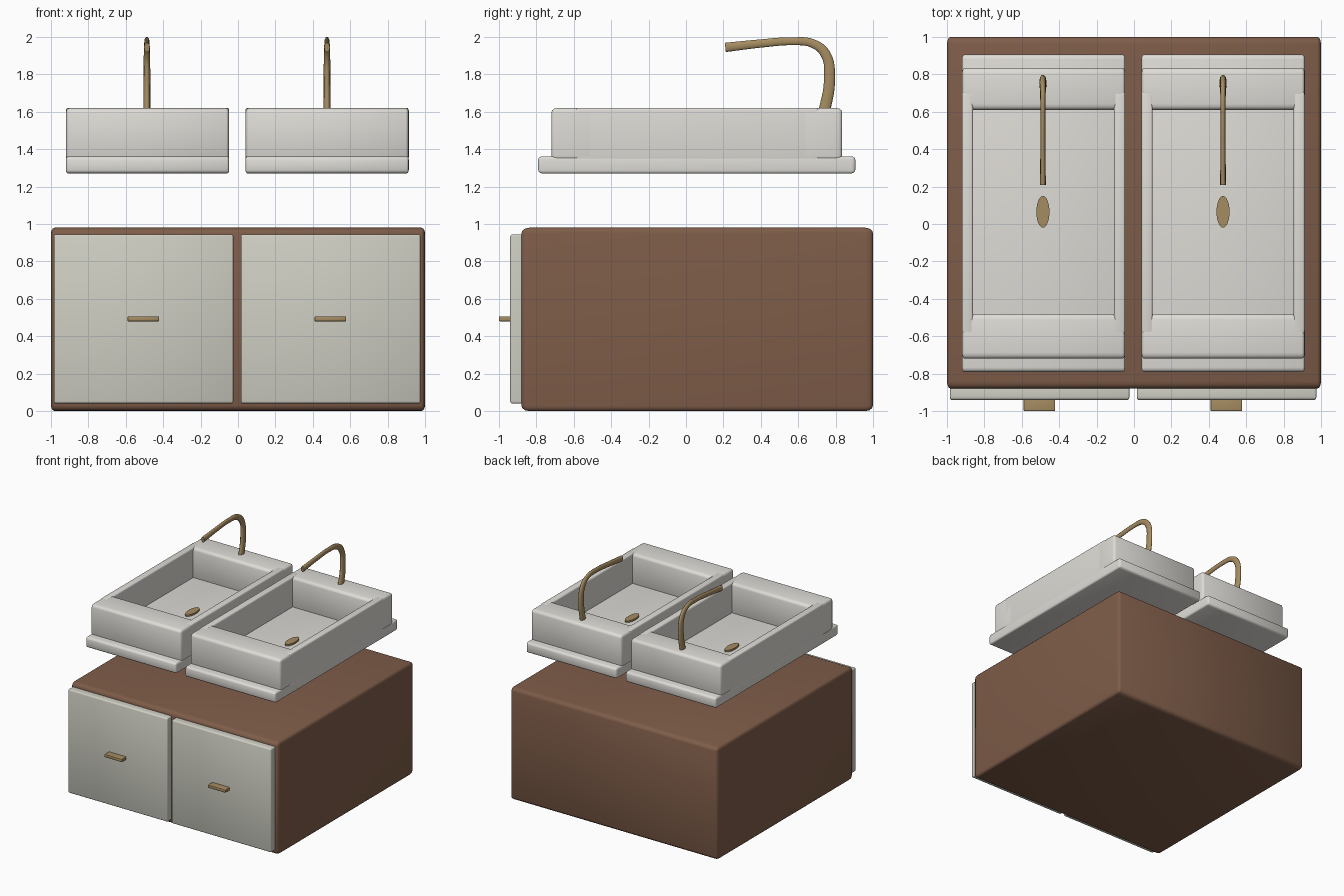
import bpy, bmesh, math
from mathutils import Vector

if "Cube" in bpy.data.objects:
    bpy.data.objects.remove(bpy.data.objects["Cube"])

STRETCH = Vector((1, 2, 1.5))  # rounded edges are wider in depth than in width


def material(name, rgb):
    m = bpy.data.materials.new(name)
    m.diffuse_color = (*rgb, 1)
    m.use_nodes = True
    m.node_tree.nodes["Principled BSDF"].inputs["Base Color"].default_value = m.diffuse_color
    return m


wood = material("wood", (0.21, 0.108, 0.066))
porcelain = material("porcelain", (0.74, 0.72, 0.68))
paint = material("door_paint", (0.62, 0.62, 0.55))
brass = material("brass", (0.38, 0.265, 0.12))


def finish(name, bm, mat):
    mesh = bpy.data.meshes.new(name)
    bm.to_mesh(mesh)
    bm.free()
    ob = bpy.data.objects.new(name, mesh)
    bpy.context.collection.objects.link(ob)
    mesh.materials.append(mat)
    bpy.ops.object.select_all(action='DESELECT')
    ob.select_set(True)
    bpy.context.view_layer.objects.active = ob
    bpy.ops.object.shade_smooth_by_angle(angle=math.radians(35))
    return ob


def box(name, x, y, z, r, mat):
    """Rounded box from (min, max) ranges on each axis."""
    bm = bmesh.new()
    bmesh.ops.create_cube(bm, size=1)
    size = Vector((x[1] - x[0], y[1] - y[0], z[1] - z[0]))
    bmesh.ops.scale(bm, vec=[s / k for s, k in zip(size, STRETCH)], verts=bm.verts)
    bmesh.ops.bevel(bm, geom=bm.edges[:], offset=r, segments=3, profile=0.5,
                    affect='EDGES', clamp_overlap=True)
    bmesh.ops.scale(bm, vec=STRETCH, verts=bm.verts)
    bmesh.ops.translate(bm, vec=(sum(x) / 2, sum(y) / 2, sum(z) / 2), verts=bm.verts)
    return finish(name, bm, mat)


def drain(name, cx):
    bm = bmesh.new()
    bmesh.ops.create_cone(bm, cap_ends=True, segments=24, radius1=1, radius2=1, depth=1)
    bmesh.ops.scale(bm, vec=(0.035, 0.085, 0.03), verts=bm.verts)
    bmesh.ops.translate(bm, vec=(cx, 0.065, 1.362), verts=bm.verts)
    finish(name, bm, brass)


def faucet(name, cx):
    # y, z, radius along the spout
    path = [(0.735, 1.58, 0.033), (0.767, 1.77, 0.031), (0.745, 1.91, 0.028),
            (0.675, 1.966, 0.024), (0.57, 1.977, 0.022), (0.40, 1.965, 0.023),
            (0.21, 1.944, 0.026)]
    cu = bpy.data.curves.new(name, 'CURVE')
    cu.dimensions = '3D'
    cu.bevel_depth = 1
    cu.bevel_resolution = 3
    cu.resolution_u = 6
    cu.use_fill_caps = True
    sp = cu.splines.new('BEZIER')
    sp.bezier_points.add(len(path) - 1)
    for p, (y, z, r) in zip(sp.bezier_points, path):
        p.co = (0, y, z)
        p.radius = r
        p.handle_left_type = p.handle_right_type = 'AUTO'
    ob = bpy.data.objects.new(name, cu)
    ob.location.x = cx
    ob.scale.x = 0.6  # flattened tube
    bpy.context.collection.objects.link(ob)
    cu.materials.append(brass)


# Cabinet body
box("cabinet", (-1, 1), (-0.88, 1), (0, 0.98), 0.02, wood)

# One door, handle, basin, drain and faucet per side
for side, x0, door_x, handle_x, tap_x in (
        ("left", -0.92, -0.985, -0.59, -0.487),
        ("right", 0.04, 0.015, 0.41, 0.476)):
    box(side + "_door", (door_x, door_x + 0.96), (-0.94, -0.86), (0.04, 0.945), 0.008, paint)
    box(side + "_handle", (handle_x, handle_x + 0.168), (-1, -0.93), (0.48, 0.506), 0.003, brass)

    x1 = x0 + 0.873
    box(side + "_basin_base", (x0, x1), (-0.79, 0.905), (1.27, 1.362), 0.012, porcelain)
    wall_z = (1.34, 1.62)
    box(side + "_basin_front_wall", (x0, x1), (-0.72, -0.48), wall_z, 0.016, porcelain)
    box(side + "_basin_back_wall", (x0, x1), (0.61, 0.835), wall_z, 0.016, porcelain)
    for end, wx in (("outer", x0), ("inner", x1 - 0.06)):
        box(f"{side}_basin_{end}_side_wall", (wx, wx + 0.06), (-0.59, 0.71),
            (1.34, 1.621), 0.01, porcelain)
    drain(side + "_drain", tap_x)
    faucet(side + "_faucet", tap_x)
